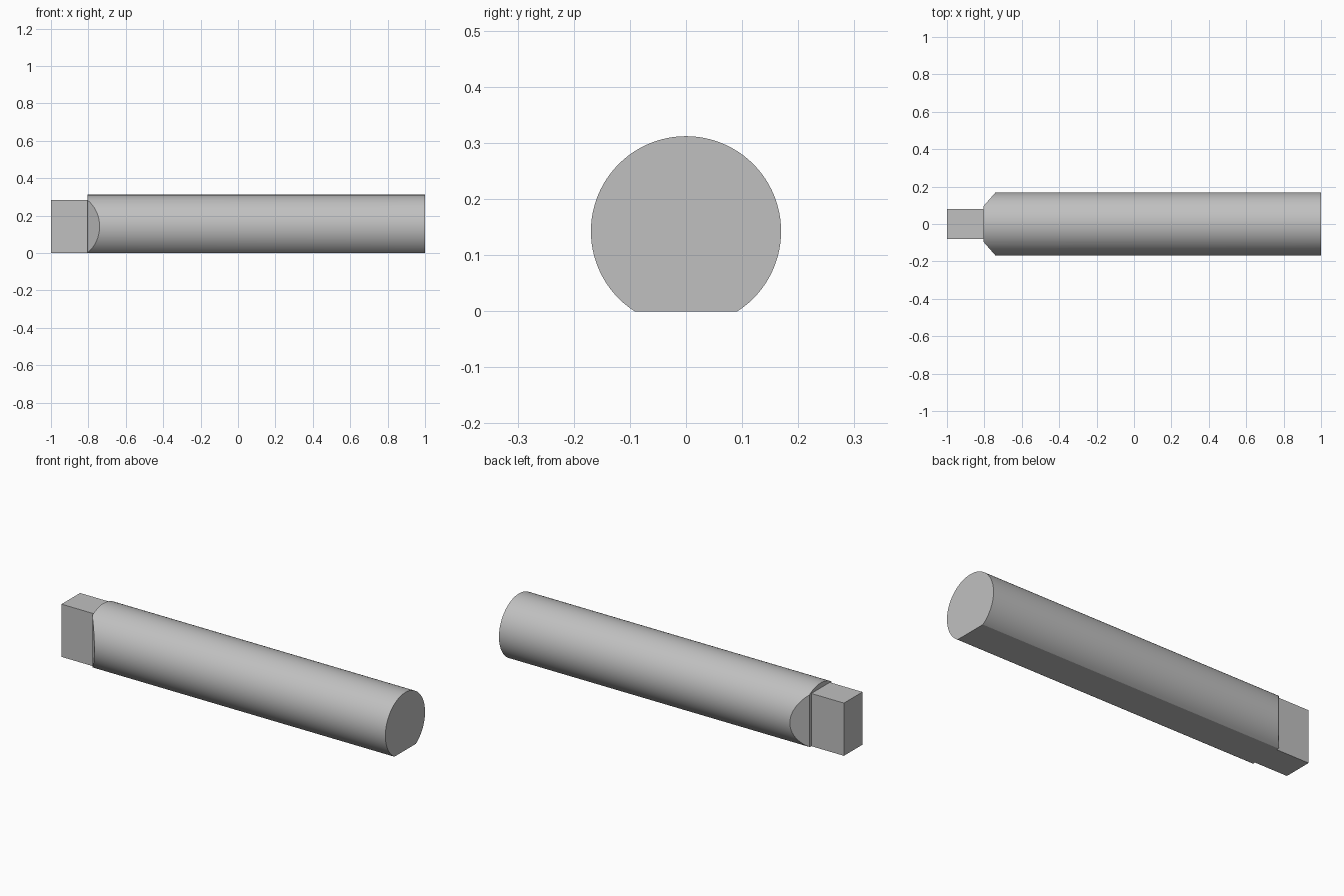
import bpy, bmesh, math
from mathutils import Vector

if "Cube" in bpy.data.objects:
    bpy.data.objects.remove(bpy.data.objects["Cube"])

R, CZ = 0.1695, 0.1425          # bar radius and axis height
X_STEP, X_END = -0.805, 1.0     # shoulder and far end of the bar

grey = bpy.data.materials.new("plain grey")
grey.diffuse_color = (0.53, 0.53, 0.53, 1)
grey.use_nodes = True
grey.node_tree.nodes["Principled BSDF"].inputs["Base Color"].default_value = grey.diffuse_color


def make_object(name, bm):
    bmesh.ops.recalc_face_normals(bm, faces=bm.faces)
    mesh = bpy.data.meshes.new(name)
    bm.to_mesh(mesh)
    bm.free()
    mesh.materials.append(grey)
    obj = bpy.data.objects.new(name, mesh)
    bpy.context.collection.objects.link(obj)
    return obj


def smooth(obj):
    bpy.ops.object.select_all(action='DESELECT')
    obj.select_set(True)
    bpy.context.view_layer.objects.active = obj
    bpy.ops.object.shade_smooth_by_angle(angle=math.radians(30))


def cut(bm, point, normal):
    """Slice away everything on the normal side and cap the opening."""
    res = bmesh.ops.bisect_plane(
        bm, geom=bm.verts[:] + bm.edges[:] + bm.faces[:], dist=1e-6,
        plane_co=point, plane_no=normal, clear_outer=True)
    edges = [e for e in res["geom_cut"] if isinstance(e, bmesh.types.BMEdge)]
    bmesh.ops.holes_fill(bm, edges=edges, sides=0)


# Round bar: circle profile extruded along x
bm = bmesh.new()
n = 96
ring = [bm.verts.new((X_STEP, R * math.cos(2 * math.pi * i / n),
                      CZ + R * math.sin(2 * math.pi * i / n))) for i in range(n)]
face = bm.faces.new(ring)
ext = bmesh.ops.extrude_face_region(bm, geom=[face], use_keep_orig=True)
bmesh.ops.translate(bm, vec=(X_END - X_STEP, 0, 0),
                    verts=[v for v in ext["geom"] if isinstance(v, bmesh.types.BMVert)])
bmesh.ops.recalc_face_normals(bm, faces=bm.faces)
# Flat underside, then the two slanted shoulders beside the tang
cut(bm, Vector((0, 0, 0)), Vector((0, 0, -1)))
for s in (-1, 1):
    cut(bm, Vector((X_STEP, s * 0.095, 0)), Vector((-0.0745, s * 0.065, 0)).normalized())
bar = make_object("round_bar", bm)
smooth(bar)

# Flat tang at the left end
bm = bmesh.new()
bmesh.ops.create_cube(bm, size=1)
for v in bm.verts:
    v.co = (-1 if v.co.x < 0 else X_STEP, v.co.y * 0.158, (v.co.z + 0.5) * 0.285)
tang = make_object("tang", bm)

# Cross hole through the tang
bm = bmesh.new()
bmesh.ops.create_cone(bm, cap_ends=True, segments=48, radius1=0.035, radius2=0.035, depth=0.5)
for v in bm.verts:
    v.co = (v.co.x - 0.91, v.co.z, v.co.y + CZ)
drill = make_object("hole_cutter", bm)
drill.hide_render = True
drill.hide_viewport = True
mod = tang.modifiers.new("cross hole", 'BOOLEAN')
mod.operation = 'DIFFERENCE'
mod.solver = 'EXACT'
mod.object = drill
bpy.context.view_layer.update()
bpy.context.view_layer.objects.active = tang
bpy.ops.object.modifier_apply(modifier=mod.name)
bpy.data.objects.remove(drill)
smooth(tang)
